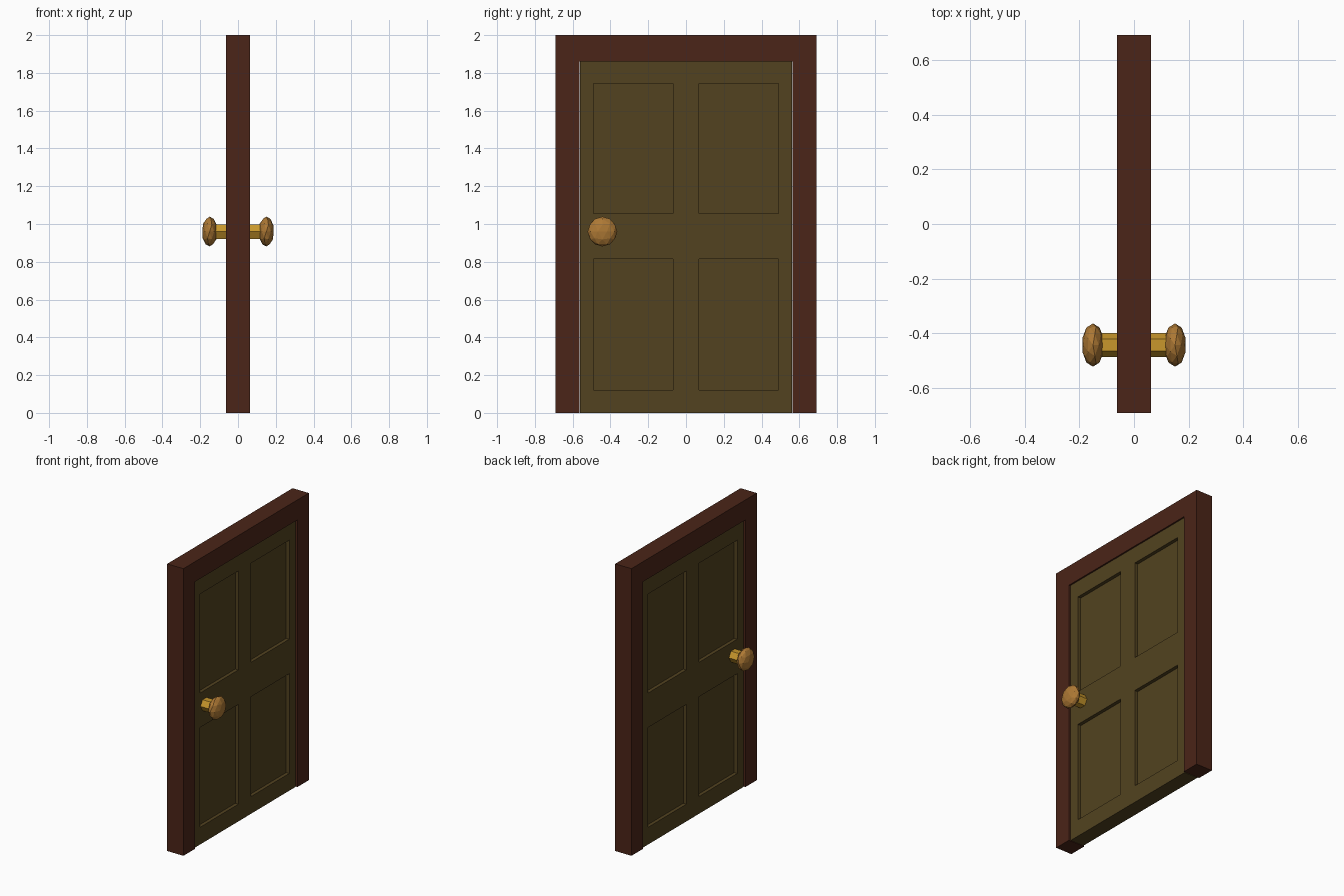
import bpy, bmesh
from math import pi
from mathutils import Matrix

if "Cube" in bpy.data.objects:
    bpy.data.objects.remove(bpy.data.objects["Cube"])


def material(name, rgb):
    m = bpy.data.materials.new(name)
    m.diffuse_color = (*rgb, 1)
    m.use_nodes = True
    m.node_tree.nodes["Principled BSDF"].inputs["Base Color"].default_value = m.diffuse_color
    return m


FRAME = material("dark_wood", (0.070, 0.018, 0.009))
WOOD = material("olive_wood", (0.085, 0.055, 0.014))
KNOB = material("bronze", (0.42, 0.19, 0.035))
STEM = material("brass", (0.58, 0.31, 0.025))


def finish(name, bm, mat=None):
    bmesh.ops.recalc_face_normals(bm, faces=bm.faces)
    mesh = bpy.data.meshes.new(name)
    bm.to_mesh(mesh)
    bm.free()
    ob = bpy.data.objects.new(name, mesh)
    bpy.context.collection.objects.link(ob)
    if mat:
        mesh.materials.append(mat)
    return ob


def add_box(bm, x0, x1, y0, y1, z0, z1):
    loc = Matrix.Translation(((x0 + x1) / 2, (y0 + y1) / 2, (z0 + z1) / 2))
    size = Matrix.Diagonal((x1 - x0, y1 - y0, z1 - z0, 1))
    bmesh.ops.create_cube(bm, size=1, matrix=loc @ size)


# Door frame: arch-shaped profile extruded through the wall thickness
T, W, IN, TOP = 0.0625, 0.69, 0.565, 1.86
profile = [(-W, 0), (-W, 2), (W, 2), (W, 0), (IN, 0), (IN, TOP), (-IN, TOP), (-IN, 0)]
bm = bmesh.new()
face = bm.faces.new([bm.verts.new((-T, y, z)) for y, z in profile])
ext = bmesh.ops.extrude_face_region(bm, geom=[face])
bmesh.ops.translate(bm, vec=(2 * T, 0, 0),
                    verts=[v for v in ext["geom"] if isinstance(v, bmesh.types.BMVert)])
finish("door_frame", bm, FRAME)

# Door leaf with four sunken panels on each side
D, DEPTH = 0.052, 0.024
bm = bmesh.new()
add_box(bm, -D, D, -0.56, 0.56, 0, TOP)
door = finish("door_leaf", bm, WOOD)

bm = bmesh.new()
for x0, x1 in ((-0.1, DEPTH - D), (D - DEPTH, 0.1)):
    for y0, y1 in ((-0.49, -0.07), (0.07, 0.49)):
        for z0, z1 in ((0.12, 0.815), (1.055, 1.745)):
            add_box(bm, x0, x1, y0, y1, z0, z1)
cutter = finish("panel_cutter", bm)
cutter.hide_render = True
mod = door.modifiers.new("panels", "BOOLEAN")
mod.operation = "DIFFERENCE"
mod.solver = "EXACT"
mod.object = cutter
bpy.context.view_layer.objects.active = door
bpy.ops.object.modifier_apply(modifier=mod.name)
bpy.data.objects.remove(cutter)

# Knobs and hexagonal stems on both sides
KY, KZ = -0.4425, 0.96
for side, label in ((1, "right"), (-1, "left")):
    bm = bmesh.new()
    bmesh.ops.create_icosphere(
        bm, subdivisions=2, radius=1,
        matrix=Matrix.Translation((side * 0.15, KY, KZ))
        @ Matrix.Diagonal((0.041, 0.079, 0.079, 1)))
    finish("knob_" + label, bm, KNOB)

    bm = bmesh.new()
    bmesh.ops.create_cone(
        bm, cap_ends=True, segments=6, radius1=0.044, radius2=0.044, depth=0.09,
        matrix=Matrix.Translation((side * 0.085, KY, KZ))
        @ Matrix.Rotation(pi / 2, 4, "Y") @ Matrix.Rotation(pi / 2, 4, "Z")
        @ Matrix.Rotation(pi / 3 * 0, 4, "Z"))
    stem = finish("knob_stem_" + label, bm, STEM)
    # Turn the stem so that a corner points along y
    ys = [v.co.y - KY for v in stem.data.vertices]
    if max(ys) < 0.043:
        piv = Matrix.Translation((0, KY, KZ))
        stem.data.transform(piv @ Matrix.Rotation(pi / 6, 4, "X") @ piv.inverted())
